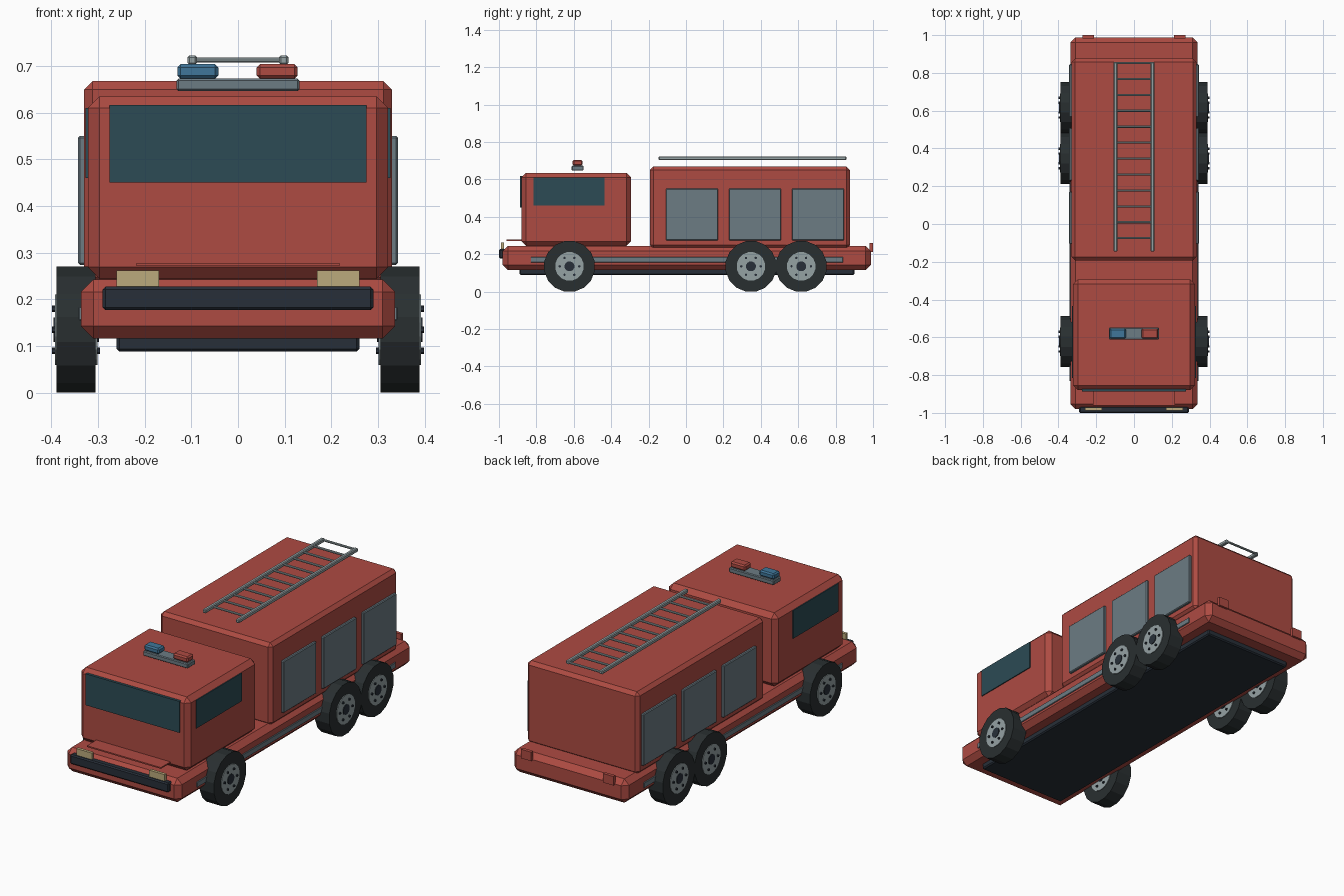
import bpy, bmesh, math
from mathutils import Matrix

if "Cube" in bpy.data.objects:
    bpy.data.objects.remove(bpy.data.objects["Cube"])


def mat(name, r, g, b):
    m = bpy.data.materials.new(name)
    m.diffuse_color = (r, g, b, 1)
    m.use_nodes = True
    m.node_tree.nodes["Principled BSDF"].inputs["Base Color"].default_value = m.diffuse_color
    return m


RED = mat("red_paint", 0.42, 0.07, 0.055)
GLASS = mat("glass", 0.025, 0.07, 0.09)
DARK = mat("dark_trim", 0.02, 0.028, 0.04)
RUBBER = mat("rubber", 0.022, 0.028, 0.03)
STEEL = mat("steel", 0.3, 0.36, 0.37)
SHUTTER = mat("shutter_grey", 0.15, 0.2, 0.23)
BLUE = mat("blue_lamp", 0.05, 0.18, 0.32)
CREAM = mat("headlight_cream", 0.5, 0.4, 0.2)


def finish(bm, name, material):
    me = bpy.data.meshes.new(name)
    bm.to_mesh(me)
    bm.free()
    ob = bpy.data.objects.new(name, me)
    bpy.context.collection.objects.link(ob)
    me.materials.append(material)
    return ob


def box(name, x, y, z, material, bevel=0.0):
    """Box from (min, max) ranges, with an optional single chamfer."""
    bm = bmesh.new()
    size = [b - a for a, b in (x, y, z)]
    mid = [(a + b) / 2 for a, b in (x, y, z)]
    bmesh.ops.create_cube(bm, size=1, matrix=Matrix.Translation(mid) @ Matrix.Diagonal((*size, 1)))
    if bevel:
        bmesh.ops.bevel(bm, geom=bm.edges[:], offset=bevel, segments=1, affect='EDGES')
    return finish(bm, name, material)


def pair(name, x, y, z, material, bevel=0.0):
    """The same box on both sides."""
    box(name + "_right", x, y, z, material, bevel)
    box(name + "_left", (-x[1], -x[0]), y, z, material, bevel)


def rod(name, centre, radius, length, material, sides):
    """Cylinder along x, with a flat face pointing down."""
    bm = bmesh.new()
    m = (Matrix.Translation(centre) @ Matrix.Rotation(math.pi / 2, 4, 'Y')
         @ Matrix.Rotation(math.pi / sides, 4, 'Z'))
    bmesh.ops.create_cone(bm, cap_ends=True, segments=sides, radius1=radius,
                          radius2=radius, depth=length, matrix=m)
    return finish(bm, name, material)


# Chassis and underbody
box("chassis", (-0.337, 0.337), (-0.98, 0.988), (0.116, 0.243), RED, 0.027)
box("underbody", (-0.26, 0.26), (-0.89, 0.90), (0.088, 0.13), DARK, 0.006)
pair("side_stripe", (0.33, 0.342), (-0.83, 0.84), (0.155, 0.184), SHUTTER, 0.002)

# Cab with windows
box("cab", (-0.322, 0.322), (-0.88, -0.293), (0.244, 0.635), RED, 0.025)
box("windscreen", (-0.276, 0.276), (-0.887, -0.872), (0.45, 0.617), GLASS)
pair("side_window", (0.315, 0.327), (-0.815, -0.435), (0.46, 0.61), GLASS)

# Equipment body with roller shutters
box("equipment_body", (-0.33, 0.33), (-0.193, 0.876), (0.23, 0.668), RED, 0.018)
for i, (y0, y1) in enumerate([(-0.107, 0.172), (0.229, 0.509), (0.566, 0.846)]):
    pair(f"shutter_{i}", (0.325, 0.343), (y0, y1), (0.274, 0.55), SHUTTER, 0.004)

# Front bumper, step plate, headlights and tail lights
box("bumper", (-0.29, 0.29), (-1.0, -0.965), (0.177, 0.227), DARK, 0.006)
box("step_plate", (-0.218, 0.218), (-0.96, -0.865), (0.271, 0.278), RED)
pair("headlight", (0.169, 0.26), (-0.988, -0.972), (0.205, 0.262), CREAM)
pair("tail_light", (0.212, 0.272), (0.982, 1.0), (0.212, 0.26), RED)

# Roof light bar
box("light_bar", (-0.132, 0.132), (-0.612, -0.548), (0.647, 0.673), SHUTTER, 0.004)
box("blue_lamp", (-0.13, -0.042), (-0.607, -0.553), (0.673, 0.704), BLUE, 0.007)
box("red_lamp", (0.04, 0.128), (-0.607, -0.553), (0.673, 0.704), RED, 0.007)

# Roof ladder
pair("ladder_rail", (0.088, 0.108), (-0.146, 0.857), (0.703, 0.723), STEEL, 0.004)
for i in range(12):
    rod(f"ladder_rung_{i}", (0, -0.075 + i * 0.0843, 0.713), 0.006, 0.19, STEEL, 8)


# Wheels: tyre, rim disc, hub and bolts showing on both faces
def wheel(name, x, y):
    z = 0.135
    rod(name + "_tyre", (x, y, z), 0.135 / math.cos(math.pi / 16), 0.084, RUBBER, 16)
    rod(name + "_rim", (x, y, z), 0.077, 0.091, STEEL, 16)
    rod(name + "_hub", (x, y, z), 0.027, 0.098, DARK, 12)
    for k in range(6):
        a = k * math.pi / 3
        rod(f"{name}_bolt_{k}", (x, y + 0.052 * math.cos(a), z + 0.052 * math.sin(a)),
            0.007, 0.103, DARK, 6)


for label, y in (("front", -0.623), ("middle", 0.347), ("rear", 0.616)):
    for side, s in (("right", 1), ("left", -1)):
        wheel(f"{label}_{side}_wheel", s * 0.347, y)
